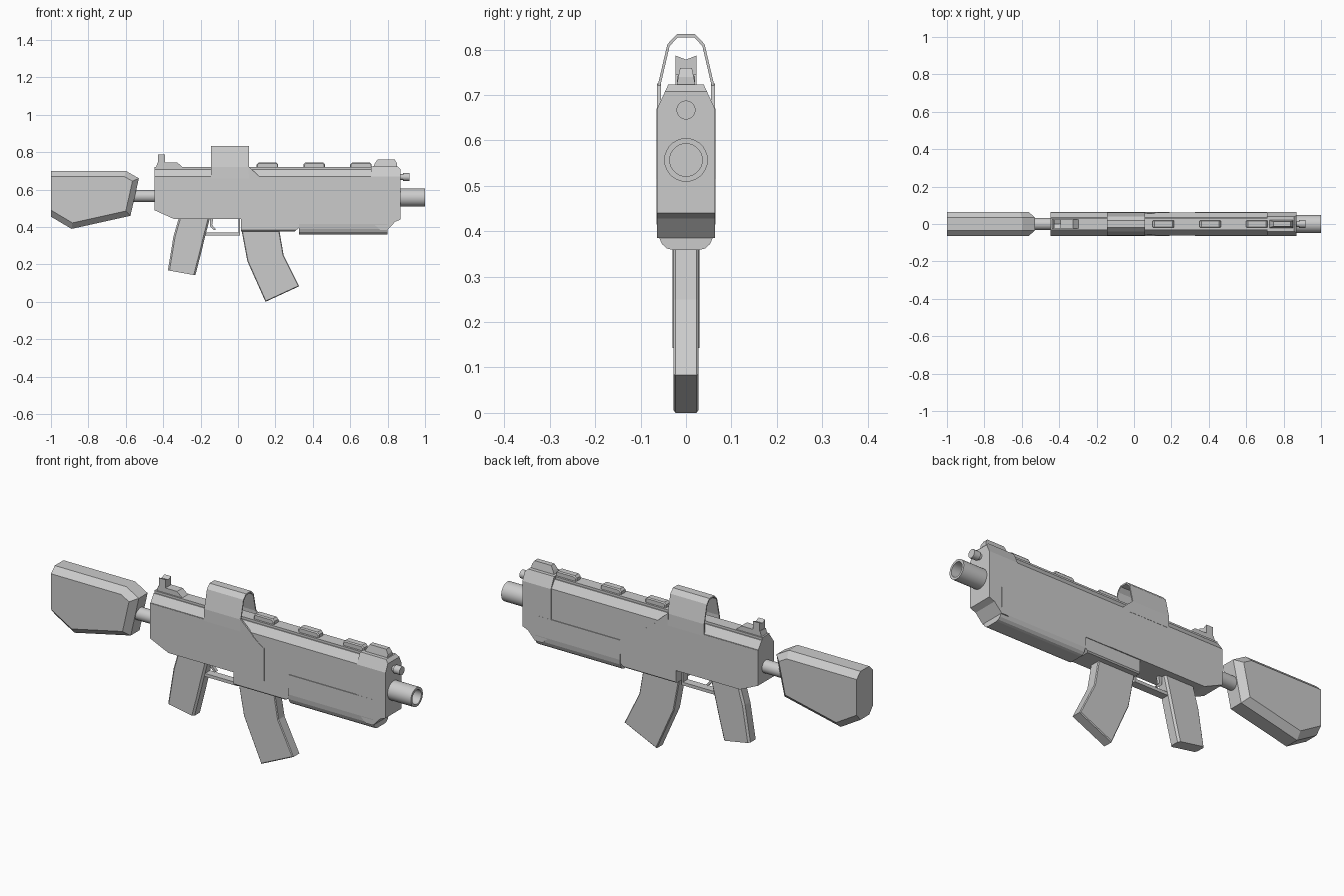
import bpy, bmesh, math
from mathutils import Vector

if "Cube" in bpy.data.objects:
    bpy.data.objects.remove(bpy.data.objects["Cube"])


def finish(name, bm):
    bmesh.ops.recalc_face_normals(bm, faces=bm.faces)
    me = bpy.data.meshes.new(name)
    bm.to_mesh(me)
    bm.free()
    ob = bpy.data.objects.new(name, me)
    bpy.context.collection.objects.link(ob)
    return ob


def prism(name, pts, a, b, axis='y', bevel=0, keep=lambda p: True, cuts=()):
    """Extrude a profile from a to b. Profile is (x,z) for axis y, (y,z) for axis x.
    Cap edges accepted by keep are bevelled; cuts are planes trimming both sides."""
    bm = bmesh.new()
    def co(p, t):
        return (p[0], t, p[1]) if axis == 'y' else (t, p[0], p[1])
    lo = [bm.verts.new(co(p, a)) for p in pts]
    hi = [bm.verts.new(co(p, b)) for p in pts]
    caps = [bm.faces.new(lo), bm.faces.new(hi)]
    n = len(pts)
    for i in range(n):
        j = (i + 1) % n
        bm.faces.new((lo[i], lo[j], hi[j], hi[i]))
    bmesh.ops.recalc_face_normals(bm, faces=bm.faces)
    if bevel:
        edges = [e for f in caps for e in f.edges
                 if keep((e.verts[0].co + e.verts[1].co) / 2)]
        bmesh.ops.bevel(bm, geom=edges, offset=bevel, segments=1,
                        affect='EDGES', clamp_overlap=True)
    for point, normal in cuts:
        for s in (1, -1):
            bmesh.ops.bisect_plane(
                bm, geom=bm.verts[:] + bm.edges[:] + bm.faces[:],
                plane_co=(point[0], s * point[1], point[2]),
                plane_no=(normal[0], s * normal[1], normal[2]), clear_outer=True)
            bmesh.ops.holes_fill(bm, edges=[e for e in bm.edges if e.is_boundary])
    return finish(name, bm)


def mirrored(half):
    return half + [(-y, z) for y, z in reversed(half)]


def lathe_x(name, z, profile, n=24):
    """Revolve (x, radius) points around an axis along x at height z."""
    bm = bmesh.new()
    rings = []
    for x, r in profile:
        rings.append([bm.verts.new((x, r * math.cos(2 * math.pi * k / n),
                                    z + r * math.sin(2 * math.pi * k / n)))
                      for k in range(n)])
    for p, q in zip(rings, rings[1:]):
        for k in range(n):
            m = (k + 1) % n
            bm.faces.new((p[k], p[m], q[m], q[k]))
    bm.faces.new(rings[0])
    bm.faces.new(rings[-1])
    ob = finish(name, bm)
    bpy.context.view_layer.objects.active = ob
    bpy.ops.object.select_all(action='DESELECT')
    ob.select_set(True)
    bpy.ops.object.shade_smooth_by_angle(angle=math.radians(35))
    return ob


# Shoulder stock with chamfered rim, flat at the butt
prism("stock", [(-1, .70), (-.60, .70), (-.53, .66), (-.575, .46), (-.89, .39), (-1, .455)],
      -.065, .065, bevel=.03, keep=lambda p: p.x > -.99)
lathe_x("stock_tube", .565, [(-.57, .032), (-.43, .032)])

# Receiver with sloped shoulders
prism("receiver", [(-.447, .708), (-.447, .49), (-.345, .444), (.74, .444), (.74, .708)],
      -.061, .061, cuts=[((0, .061, .67), (0, .04, .028))])
prism("top_rail", [(-.447, .70), (.74, .70), (.74, .72), (-.447, .72)], -.03, .03)

# Side panels running into the sight hood
for s, side in ((1, "left"), (-1, "right")):
    prism("side_panel_" + side,
          [(-.447, .668), (-.447, .49), (-.345, .444), (.19, .444),
           (.19, .61), (.17, .62), (.11, .668)], s * .055, s * .063)

# Sight hood: thin open arch
outer = [(.064, .66), (.0625, .72), (.041, .812), (.02, .834)]
inner = [(.057, .66), (.0565, .72), (.036, .808), (.018, .827)]
prism("sight_hood", mirrored(outer) + mirrored(inner)[::-1], -.145, .059, axis='x')
for s, side in ((1, "left"), (-1, "right")):
    prism("hood_gusset_" + side, [(.055, .725), (.055, .66), (.13, .655), (.115, .67)],
          s * .055, s * .0635)

# Front block
prism("front_block", [(.71, .723), (.71, .43), (.76, .385), (.80, .385), (.84, .428),
                      (.87, .44), (.87, .708), (.855, .723)],
      -.064, .064, cuts=[((0, .064, .669), (0, .052, .024))])

# Handguard with rounded underside
prism("handguard", mirrored([(.0645, .515), (.0645, .415), (.061, .39), (.053, .372),
                             (.042, .362), (.03, .359)]), .325, .80, axis='x')

# Barrel, hollow at the muzzle, and the small tube above
lathe_x("barrel", .557, [(.84, .048), (1, .048), (1, .036), (.88, .036)], 28)
lathe_x("gas_tube", .667, [(.86, .015), (.882, .015), (.882, .021), (.917, .021)], 20)

# Rail lugs
for i, x in enumerate((.1, .35, .6)):
    prism(f"rail_lug_{i + 1}", [(x, .715), (x + .115, .715), (x + .115, .735),
                                (x + .105, .745), (x + .01, .745), (x, .735)],
          -.02, .02, bevel=.005, keep=lambda p: p.z > .72)

# Front sight, tapering upward
prism("front_sight", [(.72, .715), (.85, .715), (.85, .74), (.838, .76),
                      (.745, .76), (.732, .74)],
      -.022, .022, cuts=[((0, .021, .72), (0, .04, .008))])

# Rear sight base with a notched leaf
prism("rear_sight_base", [(-.44, .715), (-.43, .745), (-.325, .745), (-.29, .715)],
      -.023, .023)
prism("rear_sight_leaf", [(.023, .735), (.023, .787), (0, .778), (-.023, .787), (-.023, .735)],
      -.427, -.39, axis='x')

# Pistol grip
prism("pistol_grip", [(-.313, .46), (-.147, .46), (-.174, .356), (-.20, .25), (-.228, .142),
                      (-.375, .168), (-.345, .35)],
      -.03, .03, bevel=.009, keep=lambda p: p.z > .16 and p.z < .45)

# Trigger and its guard
prism("trigger_guard", [(-.185, .355), (.012, .355), (.012, .45), (.004, .45),
                        (.004, .371), (-.185, .371)], -.02, .02)
prism("trigger", [(-.15, .45), (-.132, .45), (-.138, .41), (-.118, .388), (-.128, .383),
                  (-.15, .405)], -.008, .008)

# Magazine well and curved magazine
prism("magazine_well", [(.015, .46), (.015, .377), (.305, .377), (.33, .40), (.33, .46)],
      -.058, .058, bevel=.006, keep=lambda p: p.z < .38)
prism("magazine", [(.02, .40), (.02, .377), (.05, .217), (.147, 0), (.327, .083),
                   (.244, .25), (.222, .377), (.222, .40)],
      -.027, .027, bevel=.004, keep=lambda p: p.z < .39)
